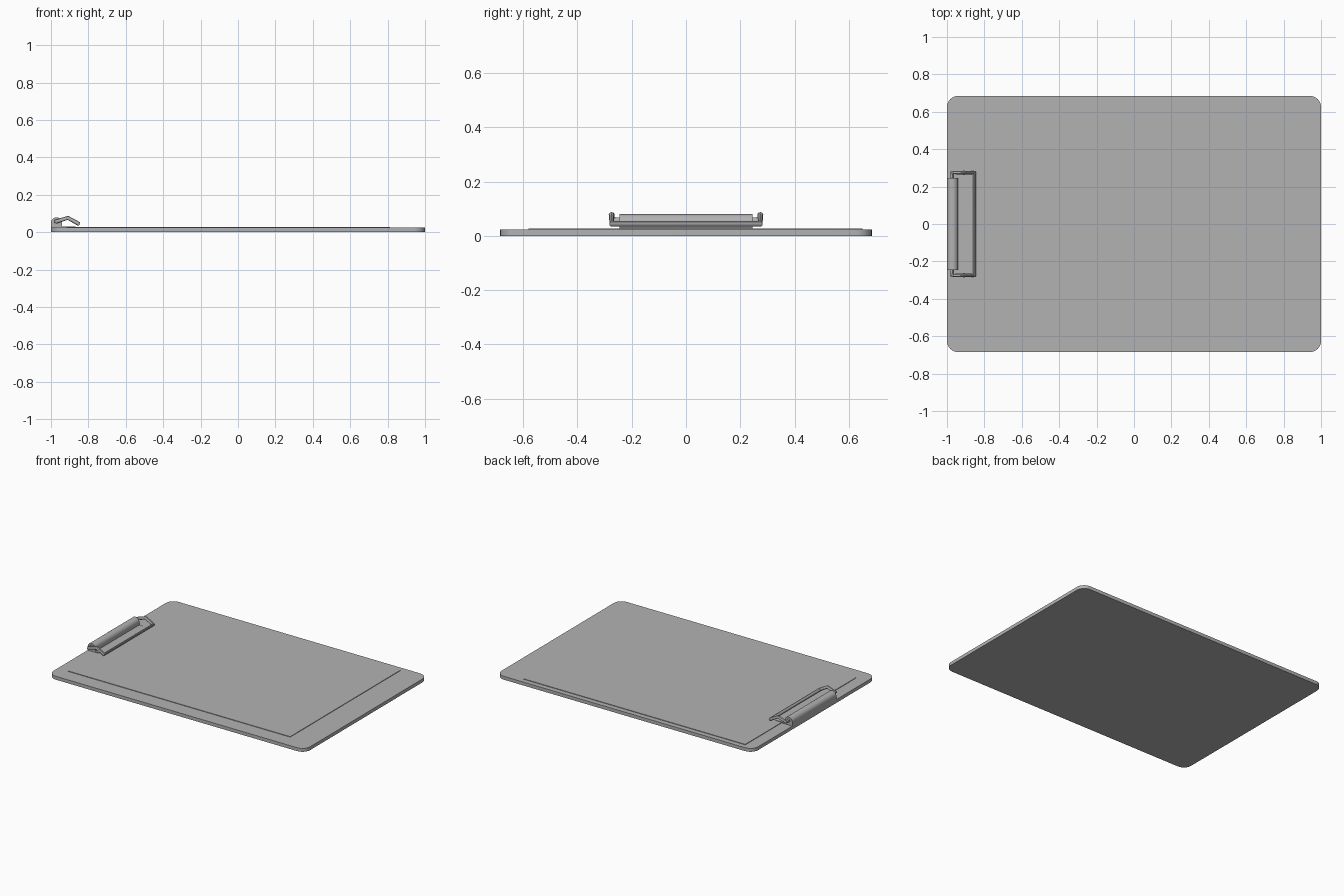
import bpy
import bmesh
import math
from mathutils import Vector

cube = bpy.data.objects.get("Cube")
if cube:
    bpy.data.objects.remove(cube, do_unlink=True)

grey = bpy.data.materials.new("plain_grey")
grey.use_nodes = True
GREY = (0.45, 0.45, 0.45, 1)
grey.diffuse_color = GREY
grey.node_tree.nodes["Principled BSDF"].inputs["Base Color"].default_value = GREY


def finish(obj, smooth=True):
    if not obj.data.materials:
        obj.data.materials.append(grey)
    bpy.ops.object.select_all(action='DESELECT')
    obj.select_set(True)
    bpy.context.view_layer.objects.active = obj
    if smooth:
        bpy.ops.object.shade_smooth_by_angle(angle=math.radians(35))


def add_mesh(name, bm, smooth=True):
    bmesh.ops.recalc_face_normals(bm, faces=bm.faces)
    mesh = bpy.data.meshes.new(name)
    bm.to_mesh(mesh)
    bm.free()
    obj = bpy.data.objects.new(name, mesh)
    bpy.context.collection.objects.link(obj)
    finish(obj, smooth)


def box(name, low, high, corner=0):
    """Box between two corners, with optional rounded upright edges."""
    low, high = Vector(low), Vector(high)
    bm = bmesh.new()
    bmesh.ops.create_cube(bm, size=1)
    bmesh.ops.scale(bm, vec=high - low, verts=bm.verts)
    bmesh.ops.translate(bm, vec=(low + high) / 2, verts=bm.verts)
    if corner:
        upright = [e for e in bm.edges
                   if abs(e.verts[0].co.z - e.verts[1].co.z) > 0.001]
        bmesh.ops.bevel(bm, geom=upright, offset=corner, segments=8,
                        profile=0.5, affect='EDGES')
    add_mesh(name, bm, corner > 0)


def extrude_y(name, profile, half):
    """Sweep an (x, z) outline along y."""
    bm = bmesh.new()
    face = bm.faces.new([bm.verts.new((x, -half, z)) for x, z in profile])
    swept = bmesh.ops.extrude_face_region(bm, geom=[face])["geom"]
    verts = [v for v in swept if isinstance(v, bmesh.types.BMVert)]
    bmesh.ops.translate(bm, vec=(0, 2 * half, 0), verts=verts)
    add_mesh(name, bm)


# Board and paper sheet
BOARD_TOP = 0.024
box("board", (-1, -0.685, 0), (1, 0.685, BOARD_TOP), 0.06)
box("paper", (-0.917, -0.58, BOARD_TOP - 0.002), (0.813, 0.65, 0.028))

# Clip base plate and rounded hinge cover
box("clip_base_plate", (-0.99, -0.245, BOARD_TOP - 0.002), (-0.87, 0.245, 0.031))
arc = [(-0.97 + 0.03 * math.cos(math.pi * i / 12),
        0.05 + 0.03 * math.sin(math.pi * i / 12)) for i in range(13)]
extrude_y("hinge_cover", [(-1, 0.022), (-0.94, 0.022)] + arc, 0.245)

# Bent wire lever: hinge pins, two side arms and a front bar
side = [(-0.972, 0.23, 0.057), (-0.972, 0.274, 0.057),
        (-0.91, 0.274, 0.077), (-0.852, 0.274, 0.045)]
path = side + [(x, -y, z) for x, y, z in reversed(side)]
curve = bpy.data.curves.new("wire_lever", 'CURVE')
curve.dimensions = '3D'
curve.bevel_depth = 0.011
curve.bevel_resolution = 3
curve.use_fill_caps = True
spline = curve.splines.new('POLY')
spline.points.add(len(path) - 1)
for point, co in zip(spline.points, path):
    point.co = (*co, 1)
lever = bpy.data.objects.new("wire_lever", curve)
bpy.context.collection.objects.link(lever)
curve.materials.append(grey)
finish(lever, False)
bpy.ops.object.convert(target='MESH')
finish(bpy.context.view_layer.objects.active)
